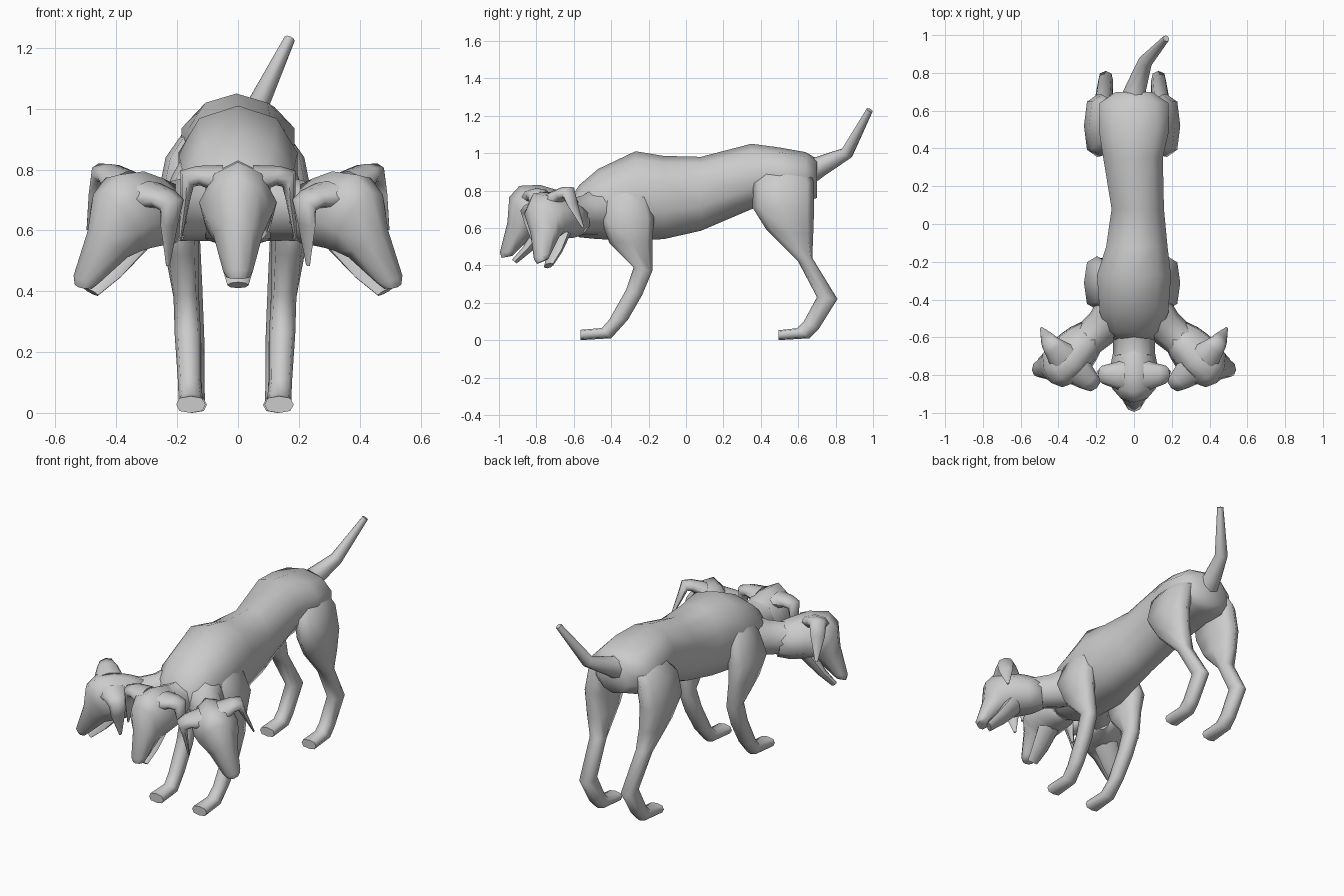
import bpy, bmesh
from math import sin, cos, pi, copysign
from mathutils import Vector, Matrix

if "Cube" in bpy.data.objects:
    bpy.data.objects.remove(bpy.data.objects["Cube"])


def loft(name, rings, M=Matrix()):
    """Skin rings of points with quads, cap both ends."""
    bm = bmesh.new()
    loops = [[bm.verts.new(M @ p) for p in r] for r in rings]
    n = len(loops[0])
    for a, b in zip(loops, loops[1:]):
        for i in range(n):
            j = (i + 1) % n
            bm.faces.new((a[i], a[j], b[j], b[i]))
    bm.faces.new(loops[0])
    bm.faces.new(loops[-1])
    bmesh.ops.recalc_face_normals(bm, faces=bm.faces)
    me = bpy.data.meshes.new(name)
    bm.to_mesh(me)
    bm.free()
    ob = bpy.data.objects.new(name, me)
    bpy.context.collection.objects.link(ob)
    bpy.ops.object.select_all(action='DESELECT')
    ob.select_set(True)
    bpy.context.view_layer.objects.active = ob
    bpy.ops.object.shade_smooth_by_angle(angle=1.25)
    return ob


def profile(sections, n=8, power=1.0, taper=0.0):
    """Each section: side-view edge point A (y, z), edge point B, centre x, half width.
    power < 1 squares the section off, taper narrows it towards A."""
    soft = lambda t: copysign(abs(t) ** power, t) if abs(t) > 1e-6 else 0
    out = []
    for (ay, az), (by, bz), cx, w in sections:
        wx, wz = w if isinstance(w, tuple) else (w, 0)
        a, b, u = Vector((cx, ay, az)), Vector((cx, by, bz)), Vector((wx, 0, wz))
        c, v = (a + b) / 2, (a - b) / 2
        ring = []
        for i in range(n):
            co, si = soft(cos(2 * pi * i / n)), soft(sin(2 * pi * i / n))
            ring.append(c + v * co + u * si * (1 - taper * co))
        out.append(ring)
    return out


def tube(path, n=8):
    """Round rings along a path of (point, width, height)."""
    pts = [Vector(p) for p, _, _ in path]
    out = []
    for k, (_, w, h) in enumerate(path):
        d = (pts[min(k + 1, len(pts) - 1)] - pts[max(k - 1, 0)]).normalized()
        s = d.cross(Vector((0, 0, 1))).normalized()
        u = s.cross(d)
        out.append([pts[k] + s * w * sin(2 * pi * i / n) + u * h * cos(2 * pi * i / n)
                    for i in range(n)])
    return out


FLIP = Matrix.Diagonal((-1, 1, 1, 1))

# Torso: y, top, bottom, half width, centre x
torso = [(-.63, .74, .58, .09, 0), (-.57, .83, .55, .15, 0), (-.47, .915, .54, .19, 0),
         (-.27, 1.01, .535, .205, 0), (-.12, .985, .54, .17, .015), (.08, .98, .585, .145, .02),
         (.35, 1.05, .70, .165, -.005), (.5, 1.03, .74, .195, 0), (.64, 1.005, .74, .19, 0),
         (.70, .97, .76, .10, 0)]
loft("torso", profile([((y, t), (y, b), cx, w) for y, t, b, w, cx in torso], 10, .9))

# Tail
loft("tail", tube([((0, .64, .90), .08, .08), ((.01, .72, .93), .055, .055),
                   ((.06, .86, 1.0), .038, .036), ((.17, .982, 1.23), .018, .018)]))

# Legs, their tops buried in the torso
front = profile([((-.36, .90), (-.24, .90), .09, .05), ((-.44, .77), (-.20, .79), .145, .062),
                 ((-.455, .64), (-.17, .65), .185, .07), ((-.41, .52), (-.18, .53), .175, .055),
                 ((-.28, .39), (-.18, .37), .16, .042), ((-.32, .27), (-.235, .24), .155, .043),
                 ((-.41, .11), (-.31, .11), .15, .038), ((-.45, .065), (-.40, .01), .145, .04),
                 ((-.565, .055), (-.565, 0), .145, .048)], power=.75)
hind = profile([((.46, .97), (.64, .96), .08, .06), ((.36, .84), (.685, .84), .16, .068),
                ((.355, .71), (.685, .70), .185, .07), ((.43, .59), (.68, .56), .175, .06),
                ((.60, .42), (.675, .44), .155, .047), ((.70, .23), (.81, .22), .14, .04),
                ((.63, .10), (.71, .06), .14, .04), ((.595, .064), (.66, .01), .14, .042),
                ((.495, .053), (.495, 0), .14, .048)], power=.75)
SHIFT = Matrix.Translation((-.01, 0, 0))
for side, M in (("right", Matrix()), ("left", FLIP)):
    loft("front_leg_" + side, front, SHIFT @ M)
    loft("hind_leg_" + side, hind, SHIFT @ M)

# Head shapes, drawn for the middle head
skull = profile([((-.60, .77), (-.60, .58), 0, .08), ((-.68, .80), (-.67, .565), 0, .11),
                 ((-.78, .83), (-.72, .565), 0, .125), ((-.89, .825), (-.77, .56), 0, .128),
                 ((-.945, .765), (-.80, .555), 0, .115), ((-.955, .63), (-.83, .545), 0, .082),
                 ((-.995, .47), (-.91, .47), 0, .05), ((-.985, .44), (-.93, .45), 0, .038)],
                taper=.2)
jaw = profile([((-.82, .59), (-.73, .57), 0, .07), ((-.87, .50), (-.825, .475), 0, .055),
               ((-.93, .43), (-.905, .41), 0, .035)])
# Ear: grows sideways out of the skull, then folds down to a point
ear = profile([((-.89, .76), (-.72, .77), .05, (0, .05)), ((-.86, .775), (-.74, .785), .13, (.005, .032)),
               ((-.845, .765), (-.75, .775), .168, (.022, .026)), ((-.835, .70), (-.755, .71), .172, .016),
               ((-.79, .565), (-.775, .57), .19, .005)])


def frame(ex, d, o):
    ex, d = Vector(ex).normalized(), Vector(d)
    d = (d - ex * d.dot(ex)).normalized()
    M = Matrix((ex, d, ex.cross(d))).transposed().to_4x4()
    M.translation = o
    return M


# Turn and roll the middle head into the side position
turn = frame((.22, .21, .10), (.2, -.045, -.34), (.322, -.74, .765)) @ \
    frame((1, 0, 0), (0, -.195, -.36), (0, -.79, .80)).inverted()

mid_neck = tube([((0, -.48, .70), .13, .14), ((0, -.60, .68), .11, .105), ((0, -.70, .69), .11, .11)])
side_neck = tube([((.06, -.43, .70), .13, .14), ((.16, -.54, .67), .10, .105),
                  ((.25, -.62, .66), .09, .095), ((.30, -.68, .67), .10, .10)])
for which, M, neck, NM in (("middle", Matrix(), mid_neck, Matrix()),
                           ("right", turn, side_neck, Matrix()),
                           ("left", FLIP @ turn, side_neck, FLIP)):
    loft("neck_" + which, neck, NM)
    loft("head_" + which, skull, M)
    loft("jaw_" + which, jaw, M)
    loft("ear_a_" + which, ear, M)
    loft("ear_b_" + which, ear, M @ FLIP)
